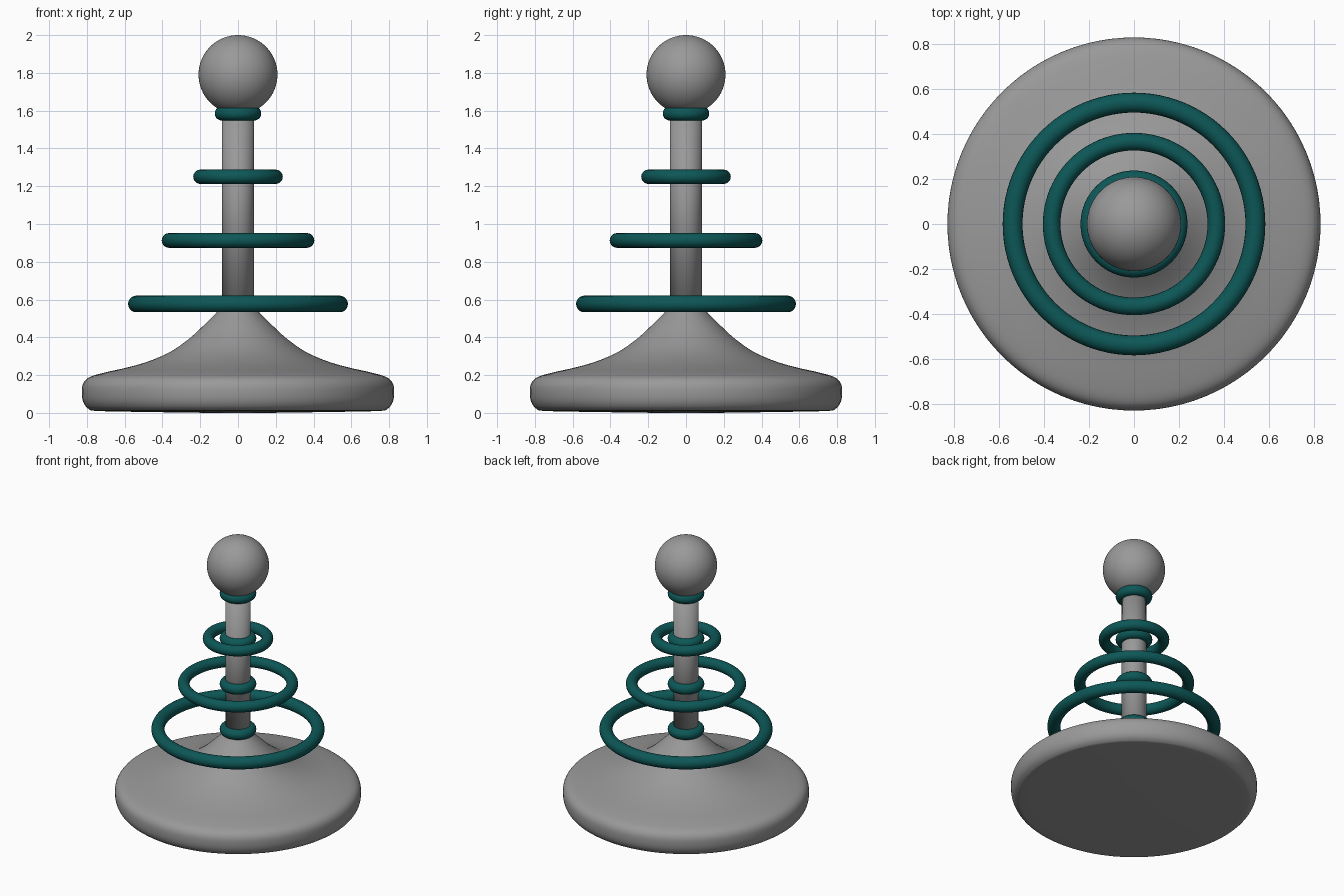
import bpy, math
from mathutils import Vector

if "Cube" in bpy.data.objects:
    bpy.data.objects.remove(bpy.data.objects["Cube"])


def material(name, rgb):
    m = bpy.data.materials.new(name)
    m.diffuse_color = (*rgb, 1)
    m.use_nodes = True
    m.node_tree.nodes["Principled BSDF"].inputs["Base Color"].default_value = m.diffuse_color
    return m


GREY = material("warm grey", (0.32, 0.32, 0.32))
TEAL = material("dark teal", (0.004, 0.095, 0.095))


def finish(obj, name, mat):
    obj.name = name
    obj.data.materials.append(mat)
    for p in obj.data.polygons:
        p.use_smooth = True


def smooth_profile(pts, steps=4):
    """Catmull-Rom curve through the profile points."""
    p = [Vector(q) for q in [pts[0]] + pts + [pts[-1]]]
    out = []
    for a, b, c, d in zip(p, p[1:], p[2:], p[3:]):
        for k in range(steps):
            t = k / steps
            out.append(0.5 * (2 * b + (c - a) * t + (2 * a - 5 * b + 4 * c - d) * t**2
                              + (3 * b - a - 3 * c + d) * t**3))
    return out + [p[-1]]


def lathe(name, profile, mat, n=96):
    verts = [(r * math.cos(2 * math.pi * i / n), r * math.sin(2 * math.pi * i / n), z)
             for r, z in profile for i in range(n)]
    faces = [(j * n + i, j * n + (i + 1) % n, (j + 1) * n + (i + 1) % n, (j + 1) * n + i)
             for j in range(len(profile) - 1) for i in range(n)]
    faces.append(tuple(reversed(range(n))))
    faces.append(tuple(range(len(verts) - n, len(verts))))
    me = bpy.data.meshes.new(name)
    me.from_pydata(verts, [], faces)
    obj = bpy.data.objects.new(name, me)
    bpy.context.collection.objects.link(obj)
    finish(obj, name, mat)


def ring(name, outer, tube, z):
    bpy.ops.mesh.primitive_torus_add(major_radius=outer - tube, minor_radius=tube,
                                     major_segments=96, minor_segments=20, location=(0, 0, z))
    finish(bpy.context.object, name, TEAL)


# Flared base
lathe("base", smooth_profile([
    (0.15, 0.0), (0.5, 0.005), (0.74, 0.01), (0.79, 0.02), (0.818, 0.055), (0.827, 0.105),
    (0.82, 0.155), (0.785, 0.19), (0.70, 0.215), (0.58, 0.242), (0.465, 0.276),
    (0.35, 0.328), (0.25, 0.40), (0.175, 0.47), (0.115, 0.53), (0.083, 0.57)]), GREY)

# Pole
bpy.ops.mesh.primitive_cylinder_add(vertices=64, radius=0.084, depth=1.15, location=(0, 0, 1.085))
finish(bpy.context.object, "pole", GREY)

# Ball on top
bpy.ops.mesh.primitive_uv_sphere_add(segments=64, ring_count=32, radius=0.209,
                                     location=(0, 0, 1.791))
finish(bpy.context.object, "top_ball", GREY)

# Collars on the pole, and the large floating rings around them
levels = [(0.577, 0.582, 0.044), (0.913, 0.404, 0.039), (1.25, 0.237, 0.038), (1.585, None, 0)]
for i, (z, outer, tube) in enumerate(levels, 1):
    ring(f"collar_{i}", 0.123, 0.037, z)
    if outer:
        ring(f"ring_{i}", outer, tube, z)
